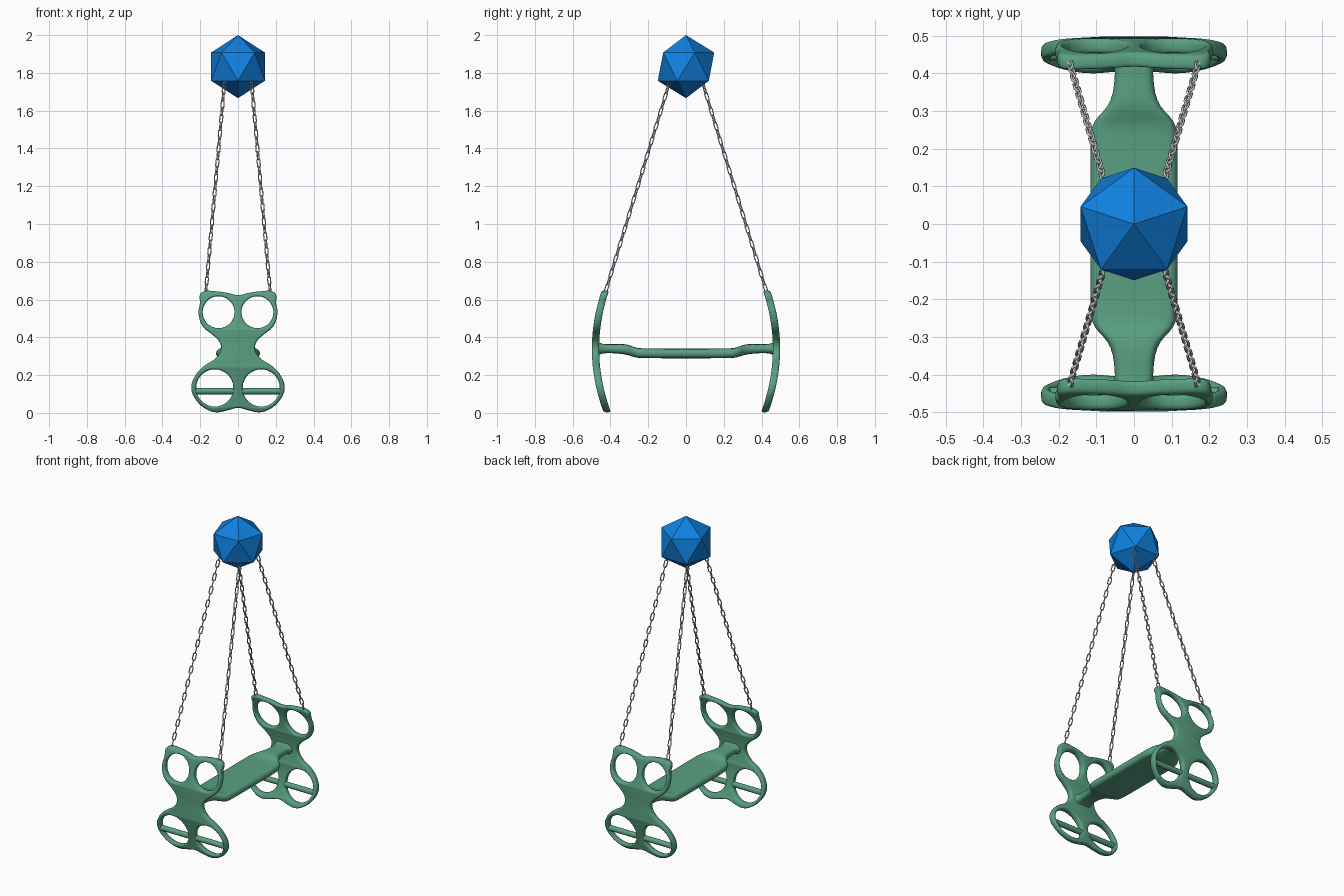
import bpy, bmesh, math
from mathutils import Vector, Matrix

if "Cube" in bpy.data.objects:
    bpy.data.objects.remove(bpy.data.objects["Cube"])


def material(name, rgb):
    m = bpy.data.materials.new(name)
    m.diffuse_color = (*rgb, 1)
    m.use_nodes = True
    m.node_tree.nodes["Principled BSDF"].inputs["Base Color"].default_value = m.diffuse_color
    return m


GREEN = material("green_plastic", (0.10, 0.35, 0.22))
BLUE = material("blue", (0.005, 0.22, 0.75))


def add_object(name, bm, mat=None, smooth=True, mirror=None, subsurf=0):
    bmesh.ops.recalc_face_normals(bm, faces=bm.faces)
    me = bpy.data.meshes.new(name)
    bm.to_mesh(me)
    bm.free()
    for p in me.polygons:
        p.use_smooth = smooth
    if mat:
        me.materials.append(mat)
    ob = bpy.data.objects.new(name, me)
    bpy.context.collection.objects.link(ob)
    if mirror:
        ob.modifiers.new("Mirror", "MIRROR").use_axis = mirror
    if subsurf:
        s = ob.modifiers.new("Subsurf", "SUBSURF")
        s.levels = s.render_levels = subsurf
    return ob


def skin_rings(bm, rings, closed=False):
    """Join consecutive rings of vertices with quads."""
    n = len(rings[0])
    pairs = list(zip(rings, rings[1:] + rings[:1] if closed else rings[1:]))
    for a, b in pairs:
        for i in range(n):
            j = (i + 1) % n
            bm.faces.new((a[i], a[j], b[j], b[i]))
    if not closed:
        bm.faces.new(rings[0])
        bm.faces.new(rings[-1])


def bend(z):
    """Distance of the curved end panels from the middle at height z."""
    return 0.479 - 0.55 * (z - 0.34) ** 2


# Top anchor: a faceted ball with 20 faces
bm = bmesh.new()
bmesh.ops.create_icosphere(bm, subdivisions=1, radius=0.167,
                           matrix=Matrix.Translation((0, 0, 1.833)) @ Matrix.Rotation(math.pi / 2, 4, 'Z'))
add_object("anchor_ball", bm, BLUE, smooth=False)

# End panels: butterfly outline with four holes, rounded rim
half = [(0.06, 0.636), (0.12, 0.644), (0.185, 0.642), (0.202, 0.625), (0.201, 0.585),
        (0.209, 0.53), (0.188, 0.46), (0.125, 0.405), (0.094, 0.368), (0.092, 0.33),
        (0.12, 0.288), (0.178, 0.25), (0.228, 0.195), (0.247, 0.13), (0.22, 0.065),
        (0.165, 0.018), (0.115, 0.003), (0.06, 0.012)]
outline = [(0, 0.624)] + half + [(0, 0.026)] + [(-x, z) for x, z in reversed(half)]

cu = bpy.data.curves.new("panel_profile", 'CURVE')
cu.dimensions, cu.fill_mode, cu.resolution_u = '2D', 'BOTH', 4
cu.extrude, cu.bevel_depth, cu.offset, cu.bevel_resolution = 0.002, 0.009, -0.009, 3


def add_loop(points, ):
    s = cu.splines.new('BEZIER')
    s.bezier_points.add(len(points) - 1)
    for bp, (x, y) in zip(s.bezier_points, points):
        bp.co = (x, y, 0)
        bp.handle_left_type = bp.handle_right_type = 'AUTO'
    s.use_cyclic_u = True


add_loop(outline)
for cx, cz, r in ((0.103, 0.533, 0.084), (0.123, 0.132, 0.098)):
    for side in (-1, 1):
        add_loop([(side * cx + r * math.cos(k * math.pi / 6), cz + r * math.sin(k * math.pi / 6))
                  for k in range(12)])
tmp = bpy.data.objects.new("panel_profile", cu)
bpy.context.collection.objects.link(tmp)
bpy.context.view_layer.update()
me = bpy.data.meshes.new_from_object(tmp.evaluated_get(bpy.context.evaluated_depsgraph_get()))
bpy.data.objects.remove(tmp)
bm = bmesh.new()
bm.from_mesh(me)
bmesh.ops.remove_doubles(bm, verts=bm.verts, dist=0.0002)
for k in range(1, 22):  # slice so the plate can curve
    bmesh.ops.bisect_plane(bm, geom=bm.verts[:] + bm.edges[:] + bm.faces[:],
                           plane_co=(0, 0.03 * k, 0), plane_no=(0, 1, 0))
for v in bm.verts:
    x, z, t = v.co
    v.co = (x, -bend(z) - t * 1.75, z)
add_object("end_panels", bm, GREEN, mirror=(False, True, False))

# Foot bars across the lower holes
bm = bmesh.new()
bmesh.ops.create_cone(bm, cap_ends=True, segments=20, radius1=0.017, radius2=0.017, depth=0.45,
                      matrix=Matrix.Translation((0, -bend(0.115), 0.115)) @ Matrix.Rotation(math.pi / 2, 4, 'Y'))
ob = add_object("foot_bars", bm, GREEN, mirror=(False, True, False))

# Seat: wide middle narrowing to raised necks that flare into the panels
# stations: y, half width, centre height, half thickness
st = [(0.0, 0.117, 0.315, 0.026), (0.22, 0.117, 0.315, 0.026), (0.26, 0.115, 0.317, 0.026),
      (0.285, 0.098, 0.326, 0.027), (0.31, 0.071, 0.335, 0.028), (0.345, 0.056, 0.339, 0.026),
      (0.40, 0.051, 0.340, 0.023), (0.44, 0.053, 0.340, 0.024), (0.46, 0.064, 0.340, 0.032),
      (0.475, 0.074, 0.340, 0.040)]
stations = [(-y, *rest) for y, *rest in reversed(st[1:])] + st
bm = bmesh.new()
rings = []
for y, w, z, t in stations:
    ring = []
    for side in (1, -1):
        for k in range(7):
            a = -math.pi / 2 + math.pi * k / 6
            ring.append(bm.verts.new((side * (w - t + t * math.cos(a)), y, z + side * t * math.sin(a))))
    rings.append(ring)
skin_rings(bm, rings)
add_object("seat", bm, GREEN, subsurf=1)

# Chains: alternating oval links from the panel corners into the ball
start, end = Vector((0.172, 0.432, 0.622)), Vector((0.068, 0.075, 1.79))
count, wire, radius, stretch = 31, 0.0034, 0.0088, 0.0135
turn = (end - start).to_track_quat('Z', 'Y').to_matrix().to_4x4()
bm = bmesh.new()
for i in range(count):
    m = Matrix.Translation(start.lerp(end, i / (count - 1))) @ turn @ \
        Matrix.Rotation(math.pi / 4 + math.pi / 2 * (i % 2), 4, 'Z')
    rings = []
    for k in range(16):
        a = 2 * math.pi * (k + 0.5) / 16
        shift = math.copysign(stretch, math.sin(a))
        ring = []
        for j in range(6):
            b = 2 * math.pi * j / 6
            r = radius + wire * math.cos(b)
            ring.append(bm.verts.new(m @ Vector((r * math.cos(a), wire * math.sin(b), r * math.sin(a) + shift))))
        rings.append(ring)
    skin_rings(bm, rings, closed=True)
add_object("chains", bm, mirror=(True, True, False))

# Keep hard edges crisp on the smooth parts
bpy.ops.object.select_all(action='DESELECT')
for name in ("end_panels", "foot_bars"):
    bpy.data.objects[name].select_set(True)
    bpy.context.view_layer.objects.active = bpy.data.objects[name]
bpy.ops.object.shade_smooth_by_angle(angle=math.radians(40))
